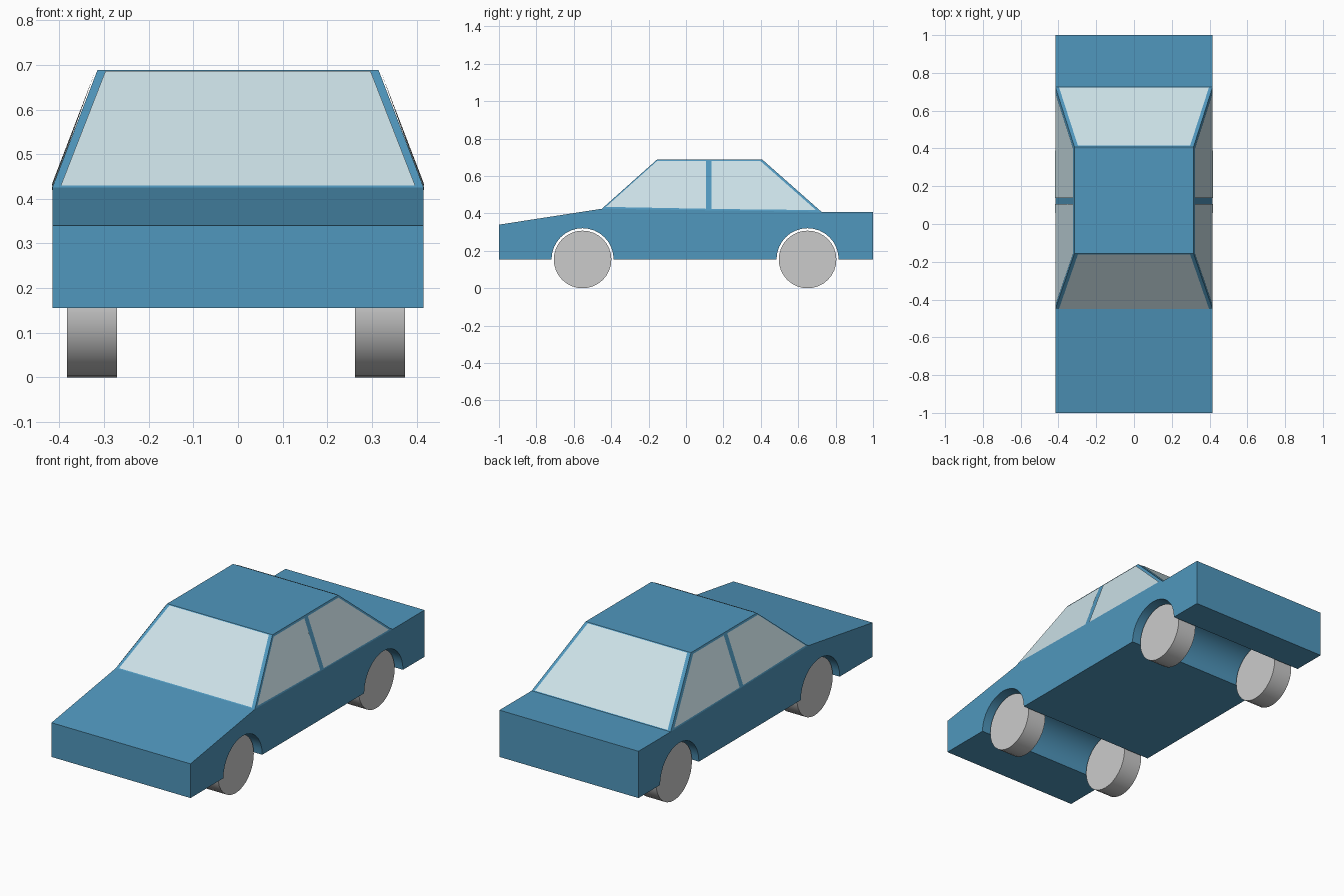
import bpy, bmesh
from math import pi, sin, cos, radians

if "Cube" in bpy.data.objects:
    bpy.data.objects.remove(bpy.data.objects["Cube"])

WHEEL_Y = (-0.553, 0.65)
HALF = 0.416          # half width of lower body
ROOF_HALF = 0.315
ROOF_Z = 0.688
SILL = 0.155


def material(name, rgb):
    m = bpy.data.materials.new(name)
    m.diffuse_color = (*rgb, 1)
    m.use_nodes = True
    m.node_tree.nodes["Principled BSDF"].inputs["Base Color"].default_value = m.diffuse_color
    return m


paint = material("blue paint", (0.08, 0.31, 0.51))
glass = material("pale glass", (0.60, 0.75, 0.80))


def make_object(name, bm, mat):
    mesh = bpy.data.meshes.new(name)
    bm.to_mesh(mesh)
    bm.free()
    ob = bpy.data.objects.new(name, mesh)
    bpy.context.collection.objects.link(ob)
    mesh.materials.append(mat)
    return ob


def smooth(ob):
    bpy.ops.object.select_all(action='DESELECT')
    ob.select_set(True)
    bpy.context.view_layer.objects.active = ob
    bpy.ops.object.shade_smooth_by_angle(angle=radians(15))


def arch(cy, r=0.166, n=16):
    return [(cy + r * cos(pi * i / n), SILL + r * sin(pi * i / n)) for i in range(n + 1)]


# Body: side profile with wheel arches, extruded across the width
profile = [(-1, SILL), (-1, 0.34), (-0.45, 0.425), (0.725, 0.408), (1, 0.408), (1, SILL)]
profile += arch(WHEEL_Y[1]) + arch(WHEEL_Y[0])
bm = bmesh.new()
left = [bm.verts.new((-HALF, y, z)) for y, z in profile]
right = [bm.verts.new((HALF, y, z)) for y, z in profile]
bm.faces.new(left)
bm.faces.new(right[::-1])
belt = None
for i in range(len(profile)):
    j = (i + 1) % len(profile)
    f = bm.faces.new((left[i], right[i], right[j], left[j]))
    if i == 2:
        belt = f

# Cabin: belt face pulled up and tapered into the roof
roof = bmesh.ops.extrude_discrete_faces(bm, faces=[belt])["faces"][0]
for v in roof.verts:
    v.co = (ROOF_HALF if v.co.x > 0 else -ROOF_HALF,
            -0.155 if v.co.y < 0 else 0.408, ROOF_Z)
bmesh.ops.remove_doubles(bm, verts=bm.verts, dist=1e-5)
bm.normal_update()
bmesh.ops.recalc_face_normals(bm, faces=bm.faces)
smooth(make_object("car_body", bm, paint))


# Windows: thin panes lying just outside the cabin faces
def pane(name, points, side):
    bm = bmesh.new()
    f = bm.faces.new([bm.verts.new(p) for p in points])
    f.normal_update()
    if f.normal.dot(side) < 0:
        f.normal_flip()
    make_object(name, bm, glass)


def cabin_x(y, z):
    base = 0.425 - 0.017 * (y + 0.45) / 1.175
    return HALF + (ROOF_HALF - HALF) * (z - base) / (ROOF_Z - base) + 0.004


def screen(name, base, top, out):
    def point(t, half):
        y = base[0] + (top[0] - base[0]) * t + out * 0.002
        z = base[1] + (top[1] - base[1]) * t + 0.002
        return (half, y, z)
    pane(name, [point(0.01, -0.397), point(0.01, 0.397),
                point(0.985, 0.297), point(0.985, -0.297)], (0, out, 0))


screen("windscreen", (-0.45, 0.425), (-0.155, ROOF_Z), -1)
screen("rear_window", (0.725, 0.408), (0.408, ROOF_Z), 1)

side_panes = {
    "front_side_window": [(-0.428, 0.435), (0.107, 0.425), (0.107, 0.68), (-0.155, 0.68)],
    "rear_side_window": [(0.137, 0.424), (0.695, 0.418), (0.398, 0.68), (0.137, 0.68)],
}
for s, label in ((-1, "left"), (1, "right")):
    for name, pts in side_panes.items():
        pane(f"{label}_{name}", [(s * cabin_x(y, z), y, z) for y, z in pts], (s, 0, 0))

# Wheels
for y, end in zip(WHEEL_Y, ("front", "rear")):
    for x, label in ((-0.327, "left"), (0.318, "right")):
        bpy.ops.mesh.primitive_cylinder_add(vertices=32, radius=0.154, depth=0.112,
                                            location=(x, y, 0.154), rotation=(0, pi / 2, 0))
        wheel = bpy.context.object
        wheel.name = f"{end}_{label}_wheel"
        smooth(wheel)
